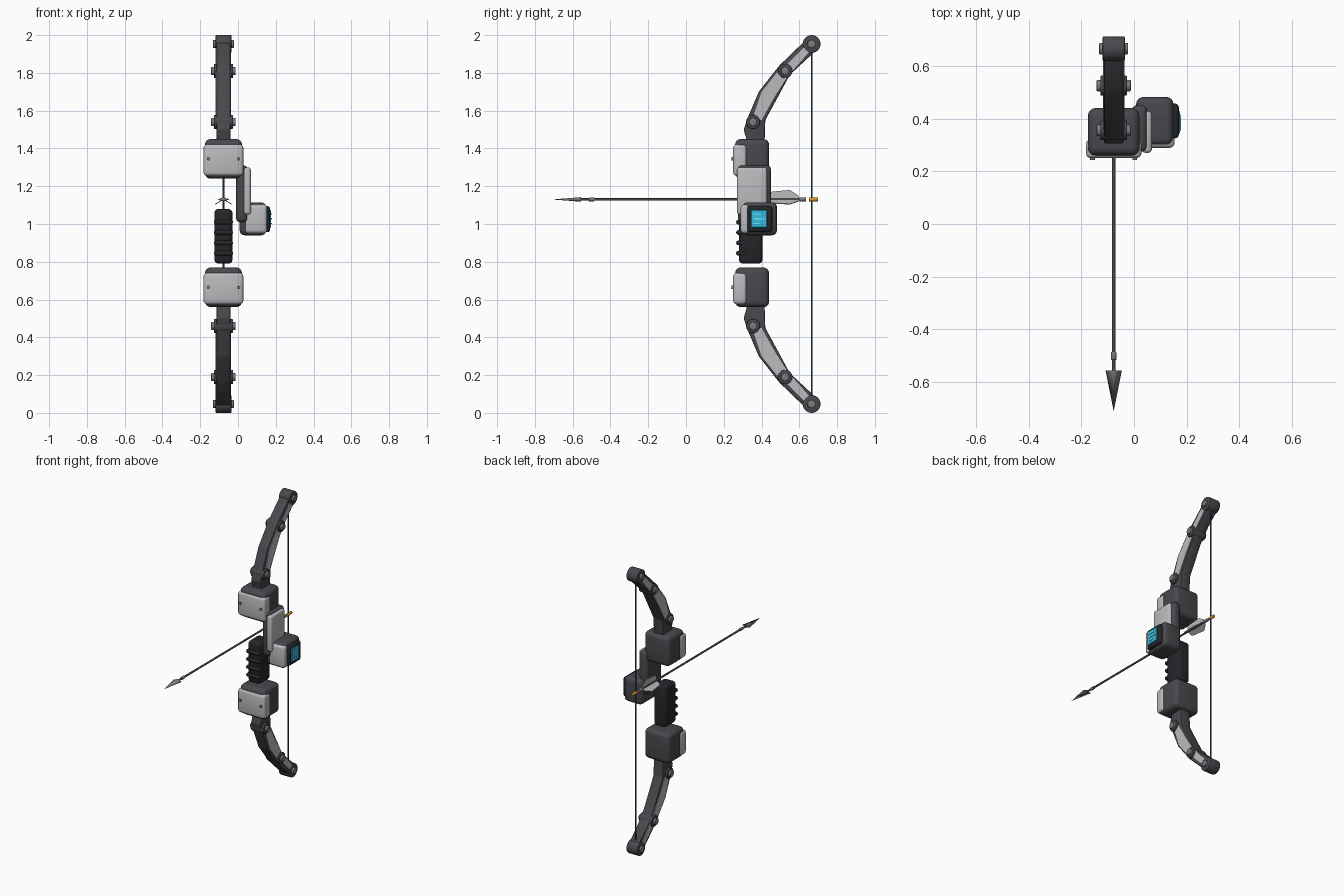
import bpy, bmesh, math
from mathutils import Matrix, Vector

if "Cube" in bpy.data.objects:
    bpy.data.objects.remove(bpy.data.objects["Cube"])

CX = -0.077   # centre plane of the bow
AZ = 1.13     # arrow height


def mat(name, r, g, b):
    m = bpy.data.materials.new(name)
    m.diffuse_color = (r, g, b, 1)
    m.use_nodes = True
    m.node_tree.nodes["Principled BSDF"].inputs["Base Color"].default_value = m.diffuse_color
    return m


DARK = mat("dark_grey", 0.065, 0.065, 0.075)
LIGHT = mat("light_grey", 0.5, 0.5, 0.52)
STEEL = mat("steel", 0.2, 0.2, 0.21)
BLACK = mat("black", 0.018, 0.019, 0.022)
CYAN = mat("cyan", 0.03, 0.5, 0.75)
PALE = mat("pale_cyan", 0.2, 0.75, 0.9)
TEAL = mat("teal", 0.01, 0.1, 0.13)
ORANGE = mat("orange", 0.75, 0.3, 0.03)


def finish(name, bm, material, bevel=0, seg=3, angle=35):
    if bevel:
        bmesh.ops.bevel(bm, geom=bm.edges[:], offset=bevel, segments=seg,
                        profile=0.5, affect='EDGES', clamp_overlap=True)
    bmesh.ops.recalc_face_normals(bm, faces=bm.faces[:])
    me = bpy.data.meshes.new(name)
    for f in bm.faces:
        f.smooth = True
    bm.to_mesh(me)
    bm.free()
    me.set_sharp_from_angle(angle=math.radians(angle))
    me.materials.append(material)
    ob = bpy.data.objects.new(name, me)
    bpy.context.collection.objects.link(ob)
    return ob


def box(name, x, y, z, material, bevel=0.0, seg=3):
    """Rounded box from (min, max) ranges."""
    bm = bmesh.new()
    bmesh.ops.create_cube(bm, size=1)
    for v in bm.verts:
        v.co = Vector([(r[0] + r[1]) / 2 + c * (r[1] - r[0])
                       for r, c in zip((x, y, z), v.co)])
    return finish(name, bm, material, bevel, seg)


def rod(name, a, b, r, material, r2=None, sides=20, bevel=0):
    """Cylinder or cone between two points."""
    a, b = Vector(a), Vector(b)
    bm = bmesh.new()
    bmesh.ops.create_cone(bm, cap_ends=True, segments=sides, radius1=r,
                          radius2=r if r2 is None else r2, depth=(b - a).length)
    q = (b - a).to_track_quat('Z', 'Y').to_matrix().to_4x4()
    bmesh.ops.transform(bm, verts=bm.verts[:], matrix=Matrix.Translation((a + b) / 2) @ q)
    if bevel:
        rims = [e for e in bm.edges if any(len(f.verts) > 4 for f in e.link_faces)]
        bmesh.ops.bevel(bm, geom=rims, offset=bevel, segments=2, profile=0.5, affect='EDGES')
    return finish(name, bm, material)


def prism(name, pts, half, material, bevel=0.0):
    """(y, z) outline extruded across the bow's centre plane."""
    bm = bmesh.new()
    face = bm.faces.new([bm.verts.new((CX - half, y, z)) for y, z in pts])
    ext = bmesh.ops.extrude_face_region(bm, geom=[face])
    for v in ext['geom']:
        if isinstance(v, bmesh.types.BMVert):
            v.co.x += 2 * half
    return finish(name, bm, material, bevel, 2, 25)


# Limbs: upper one drawn, lower one mirrored about z = 1
limb = [(.32, 1.40), (.32, 1.45), (.305, 1.50), (.33, 1.57), (.385, 1.70), (.495, 1.84),
        (.635, 1.975), (.69, 1.92), (.55, 1.79), (.485, 1.67), (.42, 1.55), (.415, 1.40)]
inlay_a = [(.35, 1.55), (.40, 1.70), (.50, 1.825), (.54, 1.785), (.467, 1.67), (.40, 1.55)]
inlay_b = [(.525, 1.835), (.645, 1.955), (.665, 1.925), (.555, 1.80)]
for side, flip in (("upper", False), ("lower", True)):
    def m(p):
        return (p[0], 2 - p[1]) if flip else p
    prism(side + "_limb", [m(p) for p in limb], 0.037, DARK, 0.006)
    prism(side + "_limb_inlay", [m(p) for p in inlay_a], 0.041, LIGHT)
    prism(side + "_limb_tip_inlay", [m(p) for p in inlay_b], 0.041, LIGHT)
    # pivots: position, washer radius, washer half width, pin half width
    for i, (p, r, w, c) in enumerate([((.355, 1.54), .037, .051, .065),
                                      ((.525, 1.81), .038, .051, .065),
                                      ((.665, 1.953), .047, .042, .055)]):
        y, z = m(p)
        rod(f"{side}_pivot_{i}", (CX - w, y, z), (CX + w, y, z), r, DARK, sides=28, bevel=.005)
        rod(f"{side}_pivot_pin_{i}", (CX - c, y, z), (CX + c, y, z), .022, STEEL, bevel=.004)

# Riser blocks with front plates and screws
for side, z in (("upper", 1.24), ("lower", 0.56)):
    box(side + "_riser_block", (CX - .098, CX + .098), (.26, .44), (z, z + .21), DARK, .03, 4)
    box(side + "_riser_plate", (CX - .105, CX + .105), (.25, .322), (z + .015, z + .182), LIGHT, .018)
    for s in (-1, 1):
        x = CX + s * .08
        rod(f"{side}_plate_screw", (x, .242, z + .105), (x, .26, z + .105), .009, STEEL, sides=12)

# Grip with finger ridges
box("grip", (CX - .048, CX + .048), (.28, .405), (.79, 1.08), BLACK, .022)
for i in range(4):
    z = .845 + i * .055
    box(f"grip_ridge_{i}", (CX - .05, CX + .05), (.266, .33), (z - .012, z + .012), BLACK, .009)

# Sight arm and sight box with screen
box("sight_arm", (-.01, .05), (.275, .45), (1.01, 1.31), DARK, .02)
box("sight_arm_plate", (.03, .068), (.27, .428), (1.05, 1.30), LIGHT, .014)
box("sight_box", (.008, .15), (.297, .482), (.94, 1.115), DARK, .028, 4)
box("sight_front_plate", (.035, .154), (.289, .335), (.95, 1.103), LIGHT, .018)
box("screen_frame", (.13, .17), (.325, .457), (.957, 1.095), BLACK, .014)
box("screen", (.15, .175), (.343, .428), (.98, 1.075), CYAN, .003, 1)
for i, (y0, y1) in enumerate([(.355, .39), (.36, .415), (.355, .40)]):
    z = 1.0 + i * .025
    box(f"screen_bar_{i}", (.17, .179), (y0, y1), (z, z + .006), PALE)

# Bowstring
rod("bowstring", (CX, .665, .05), (CX, .665, 1.95), .0045, TEAL, sides=10)

# Arrow shaft, collar, nock
rod("arrow_shaft", (CX, -.58, AZ), (CX, .62, AZ), .0065, DARK, sides=14)
rod("arrow_collar", (CX, -.515, AZ), (CX, -.485, AZ), .01, STEEL, sides=14, bevel=.002)
rod("arrow_socket", (CX, .60, AZ), (CX, .635, AZ), .01, STEEL, sides=14)
rod("arrow_nock", (CX, .65, AZ), (CX, .70, AZ), .01, ORANGE, sides=14, bevel=.002)

# Arrowhead: flat four-sided point
head = rod("arrowhead", (CX, -.555, AZ), (CX, -.71, AZ), 1, STEEL, r2=0, sides=4)
for v in head.data.vertices:
    if v.co.y > -.6:
        dx, dz = v.co.x - CX, v.co.z - AZ
        # snap the square base to a wide diamond
        ang = math.atan2(dz, dx)
        k = round(ang / (math.pi / 2) - .01)
        v.co.x = CX + .031 * round(math.cos(k * math.pi / 2))
        v.co.z = AZ + .012 * round(math.sin(k * math.pi / 2))

# Three fletching vanes around the shaft
vane = [(.44, 0), (.44, .035), (.46, .042), (.55, .05), (.595, .02), (.60, 0)]
for i in range(3):
    ob = prism(f"fletching_{i}", [(y, AZ + h) for y, h in vane], .002, LIGHT)
    c = Vector((CX, 0, AZ))
    ob.data.transform(Matrix.Translation(c) @ Matrix.Rotation(i * math.tau / 3, 4, 'Y')
                      @ Matrix.Translation(-c))
